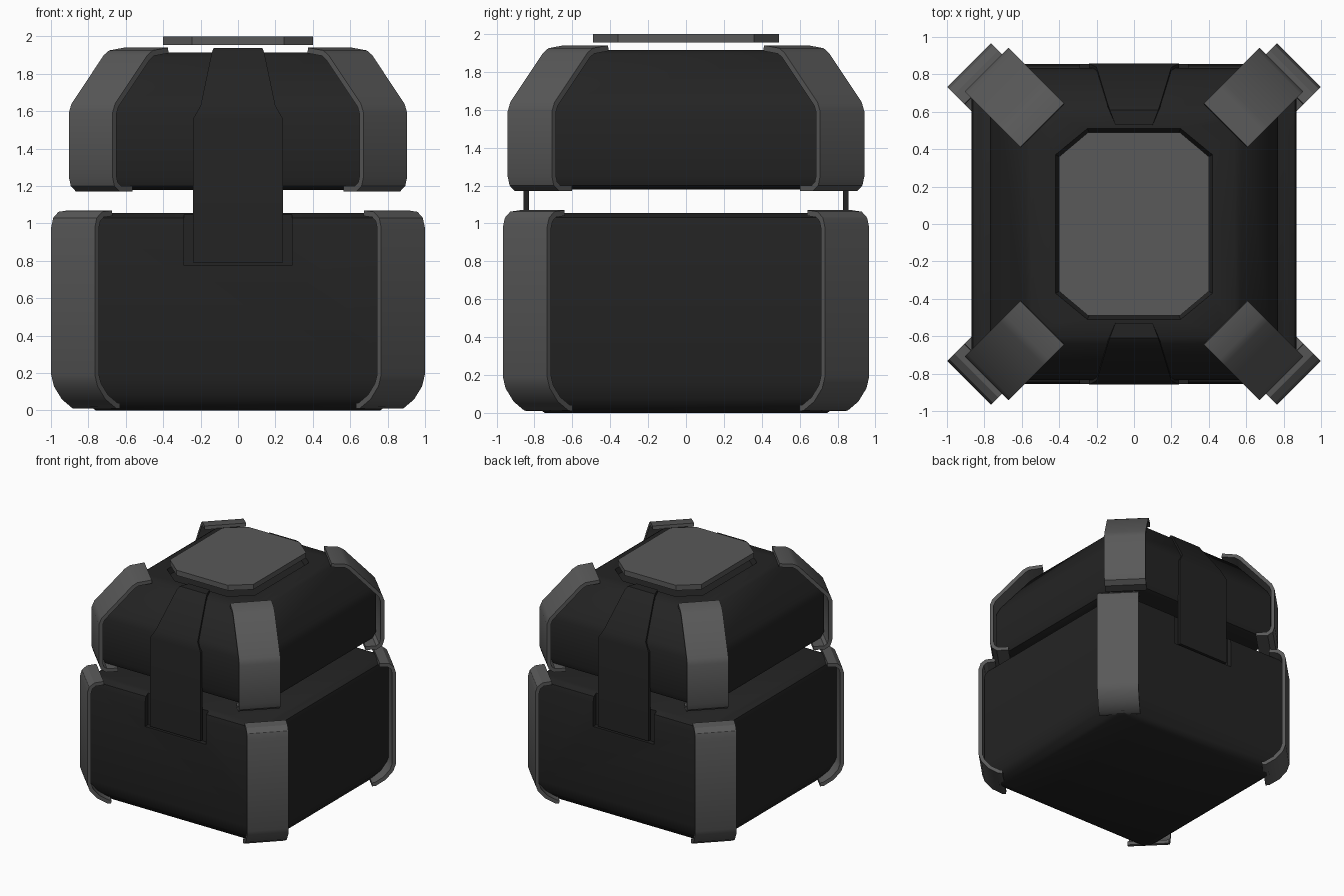
import bpy, bmesh
from math import atan2, cos, sin, radians
from mathutils import Vector

if "Cube" in bpy.data.objects:
    bpy.data.objects.remove(bpy.data.objects["Cube"])


def material(name, v):
    m = bpy.data.materials.new(name)
    m.diffuse_color = (v, v, v, 1)
    m.use_nodes = True
    m.node_tree.nodes["Principled BSDF"].inputs["Base Color"].default_value = m.diffuse_color
    return m


DARK = material("dark_shell", 0.017)
GREY = material("grey_trim", 0.1)


def finish(name, bm, mat, smooth=True):
    bmesh.ops.recalc_face_normals(bm, faces=bm.faces)
    me = bpy.data.meshes.new(name)
    bm.to_mesh(me)
    bm.free()
    me.materials.append(mat)
    ob = bpy.data.objects.new(name, me)
    bpy.context.collection.objects.link(ob)
    if smooth:
        shade(ob)
    return ob


def shade(ob):
    bpy.ops.object.select_all(action='DESELECT')
    ob.select_set(True)
    bpy.context.view_layer.objects.active = ob
    bpy.ops.object.shade_smooth_by_angle(angle=radians(30))


def skin(bm, rings):
    """Bridge equal closed rings of points and cap both ends."""
    vs = [[bm.verts.new(p) for p in r] for r in rings]
    n = len(vs[0])
    for a, b in zip(vs, vs[1:]):
        for i in range(n):
            bm.faces.new((a[i], a[(i + 1) % n], b[(i + 1) % n], b[i]))
    bm.faces.new(vs[0][::-1])
    bm.faces.new(vs[-1])


def octagon_loft(name, levels, mat, smooth=True):
    """Stack of corner-cut rectangles: (z, half x, half y, cut x, cut y)."""
    rings = []
    for z, x, y, a, b in levels:
        rings.append([(x, -y + b, z), (x, y - b, z), (x - a, y, z), (-x + a, y, z),
                      (-x, y - b, z), (-x, -y + b, z), (-x + a, -y, z), (x - a, -y, z)])
    bm = bmesh.new()
    skin(bm, rings)
    return finish(name, bm, mat, smooth)


def ribbon(name, profile, thick, centre, angle, mat):
    """Bent plate from (outward, z, half width) points, thickened inwards."""
    o = Vector((cos(angle), sin(angle), 0))
    t = Vector((-sin(angle), cos(angle), 0))
    base = Vector((centre[0], centre[1], 0))
    pts = [Vector(p[:2]) for p in profile]
    rings = []
    for i, (p, prof) in enumerate(zip(pts, profile)):
        segs = []
        if i > 0:
            segs.append((p - pts[i - 1]).normalized())
        if i < len(pts) - 1:
            segs.append((pts[i + 1] - p).normalized())
        norms = [Vector((-s.y, s.x)) for s in segs]
        n = sum(norms, Vector((0, 0))).normalized()
        q = p + n * thick / n.dot(norms[0])
        w = prof[2]
        rings.append([base + o * c.x + t * s + Vector((0, 0, c.y))
                      for c, s in ((p, -w), (p, w), (q, w), (q, -w))])
    bm = bmesh.new()
    skin(bm, rings)
    return finish(name, bm, mat)


# Base box with rounded lower and upper edges
C = 0.04
base = octagon_loft("base_box", [
    (0, .76, .745, C, C), (.02, .79, .775, C, C), (.08, .84, .825, C, C),
    (.17, .87, .855, C, C), (.99, .87, .855, C, C), (1.03, .86, .845, C, C),
    (1.055, .82, .805, C, C)], DARK, smooth=False)

# Latch recesses cut into the front and back of the base
for s in (-1, 1):
    bm = bmesh.new()
    bmesh.ops.create_cube(bm, size=1)
    bmesh.ops.scale(bm, vec=(.58, .2, .5), verts=bm.verts)
    bmesh.ops.translate(bm, vec=(0, s * .915, 1.025), verts=bm.verts)
    cutter = finish("recess_cutter", bm, DARK, smooth=False)
    cutter.hide_render = True
    mod = base.modifiers.new("recess", 'BOOLEAN')
    mod.operation = 'DIFFERENCE'
    mod.object = cutter
    bpy.context.view_layer.objects.active = base
    bpy.ops.object.modifier_apply(modifier=mod.name)
    bpy.data.objects.remove(cutter)
shade(base)

# Lid with sloped shoulders and an octagonal well in its top
octagon_loft("lid", [
    (1.18, .71, .775, .05, .05), (1.20, .75, .815, .05, .05),
    (1.25, .77, .835, .05, .05), (1.59, .77, .835, .05, .05),
    (1.64, .75, .812, .05, .05), (1.89, .575, .64, .05, .05),
    (1.915, .54, .605, .05, .05), (1.915, .42, .51, .17, .14),
    (1.87, .40, .49, .16, .13)], DARK)

# Raised top plate
octagon_loft("top_plate", [
    (1.955, .40, .49, .155, .13), (2.0, .40, .49, .155, .13)], GREY, smooth=False)

# Bent corner guards on base and lid
W = 0.165
base_guard = [(-.19, .01), (-.16, .012), (-.08, .06), (-.02, .13), (0, .19),
              (0, .98), (-.015, 1.03), (-.055, 1.062), (-.13, 1.07)]
lid_guard = [(-.15, 1.17), (-.055, 1.17), (-.015, 1.2), (0, 1.25), (0, 1.59),
             (-.02, 1.64), (-.265, 1.9), (-.305, 1.925), (-.42, 1.94)]
for sx in (-1, 1):
    for sy in (-1, 1):
        side = ("front" if sy < 0 else "back") + ("_left" if sx < 0 else "_right")
        a = atan2(sy, sx)
        ribbon("base_guard_" + side, [(u, z, W) for u, z in base_guard], .03,
               (sx * .882, sy * .85), a, GREY)
        ribbon("lid_guard_" + side, [(u, z, W) for u, z in lid_guard], .03,
               (sx * .788, sy * .825), a, GREY)

# Front and back latch straps, following the lid shoulder
strap = [(.858, .79, .24), (.858, 1.56, .24), (.838, 1.63, .2),
         (.64, 1.915, .14), (.61, 1.938, .13), (.53, 1.938, .1)]
for s, side in ((-1, "front"), (1, "back")):
    ribbon("latch_strap_" + side, strap, .03, (0, 0), s * radians(90), DARK)
